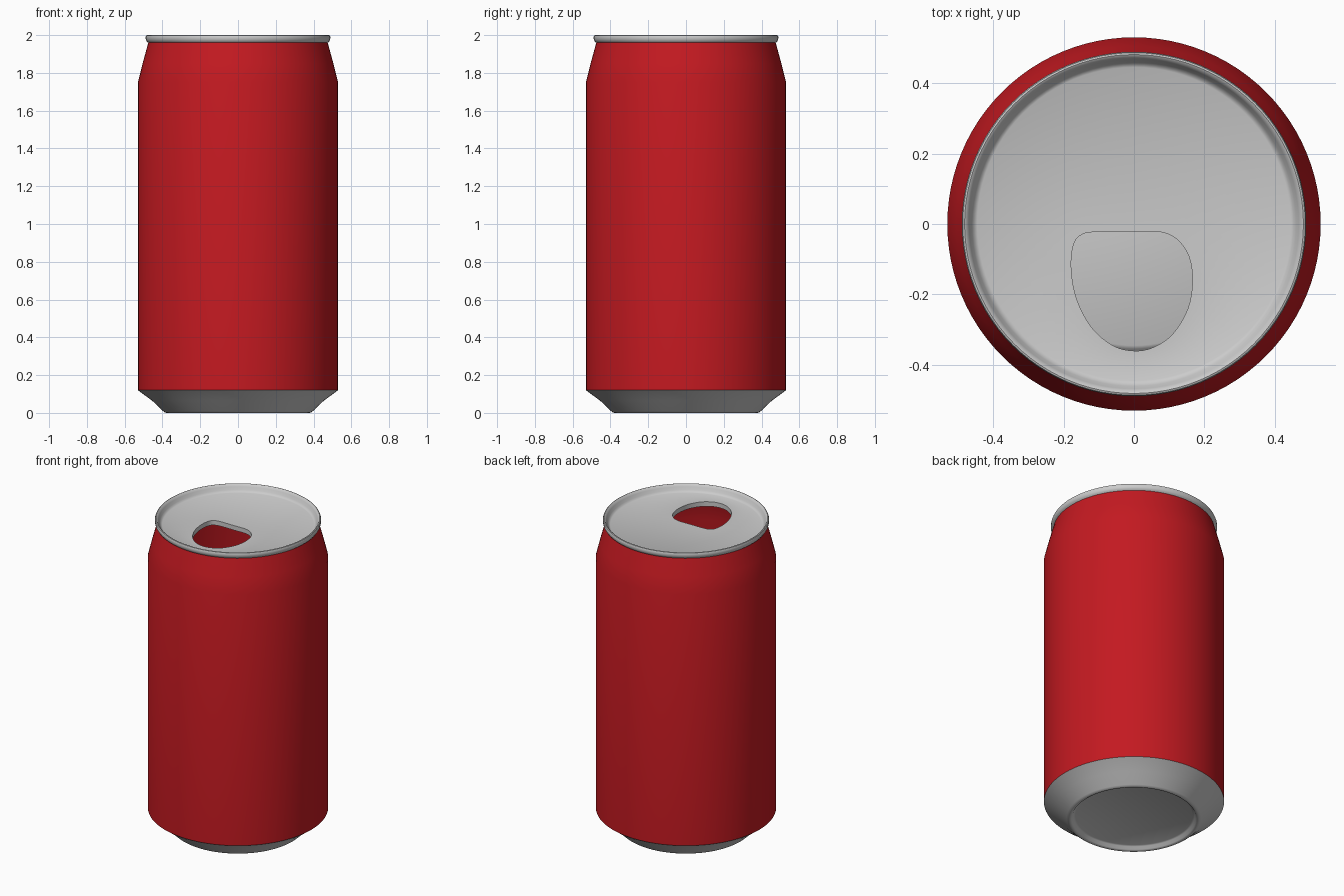
import bpy, bmesh, math
from mathutils import Vector

if "Cube" in bpy.data.objects:
    bpy.data.objects.remove(bpy.data.objects["Cube"])

SEG = 96


def ring(bm, r, z):
    return [bm.verts.new((r * math.cos(2 * math.pi * i / SEG),
                          r * math.sin(2 * math.pi * i / SEG), z)) for i in range(SEG)]


def bridge(bm, a, b):
    n = len(a)
    for i in range(n):
        j = (i + 1) % n
        bm.faces.new((a[i], a[j], b[j], b[i]))


def revolve(bm, profile):
    rings = [ring(bm, r, z) for r, z in profile]
    for a, b in zip(rings, rings[1:]):
        bridge(bm, a, b)
    return rings


def finish(bm, name, color=None):
    me = bpy.data.meshes.new(name)
    bm.to_mesh(me)
    bm.free()
    ob = bpy.data.objects.new(name, me)
    bpy.context.collection.objects.link(ob)
    if color:
        mat = bpy.data.materials.new(name + "_paint")
        mat.diffuse_color = color
        mat.use_nodes = True
        mat.node_tree.nodes["Principled BSDF"].inputs["Base Color"].default_value = mat.diffuse_color
        me.materials.append(mat)
    bpy.ops.object.select_all(action='DESELECT')
    ob.select_set(True)
    bpy.context.view_layer.objects.active = ob
    bpy.ops.object.shade_smooth_by_angle(angle=math.radians(35))
    return ob


def smooth_loop(pts, steps):
    # closed Catmull-Rom curve through the points
    p = [Vector(q) for q in pts]
    n, out = len(p), []
    for i in range(n):
        a, b, c, d = p[i - 1], p[i], p[(i + 1) % n], p[(i + 2) % n]
        for s in range(steps):
            t = s / steps
            out.append(0.5 * (2 * b + (c - a) * t + (2 * a - 5 * b + 4 * c - d) * t ** 2
                              + (3 * b - a - 3 * c + d) * t ** 3))
    return out


# Painted wall with tapered neck
bm = bmesh.new()
revolve(bm, [(0.53, 0.12), (0.53, 1.75), (0.505, 1.85), (0.475, 1.96)])
finish(bm, "can_wall", (0.55, 0.01, 0.015, 1))

# Base: shallow recessed floor, standing ring, sloped foot
bm = bmesh.new()
rings = revolve(bm, [(0.345, 0.025), (0.355, 0.02), (0.365, 0.005), (0.375, 0.0),
                     (0.385, 0.001), (0.395, 0.008), (0.455, 0.065), (0.53, 0.12)])
bm.faces.new(rings[0][::-1])
finish(bm, "can_base")

# Lid: rolled rim, inner slope, flat panel with mouth opening
LID_Z = 1.955
bm = bmesh.new()
rings = revolve(bm, [(0.473, 1.958), (0.482, 1.965), (0.488, 1.975), (0.489, 1.99),
                     (0.486, 1.998), (0.481, 2.0), (0.475, 1.997), (0.468, 1.985),
                     (0.460, 1.968), (0.453, 1.959), (0.445, LID_Z)])
outline = smooth_loop([(-0.10, -0.022), (-0.02, -0.022), (0.07, -0.022), (0.12, -0.042),
                       (0.155, -0.09), (0.166, -0.16), (0.153, -0.24), (0.11, -0.312),
                       (0.055, -0.35), (0, -0.36), (-0.06, -0.345), (-0.12, -0.294),
                       (-0.162, -0.215), (-0.178, -0.13), (-0.172, -0.06), (-0.148, -0.03)], 4)
mouth = [bm.verts.new((p.x, p.y, LID_Z)) for p in outline]
lip = [bm.verts.new((p.x, p.y, LID_Z - 0.03)) for p in outline]
n = len(mouth)
edges = [bm.edges.new((mouth[i], mouth[(i + 1) % n])) for i in range(n)]
edges += [bm.edges.get((rings[-1][i], rings[-1][(i + 1) % SEG])) for i in range(SEG)]
fill = bmesh.ops.triangle_fill(bm, edges=edges, use_beauty=True, normal=(0, 0, 1))
for f in fill["geom"]:
    if isinstance(f, bmesh.types.BMFace):
        f.normal_update()
        if f.normal.z < 0:
            f.normal_flip()
# Turned-down lip around the mouth
bridge(bm, mouth, lip)
finish(bm, "can_lid")
